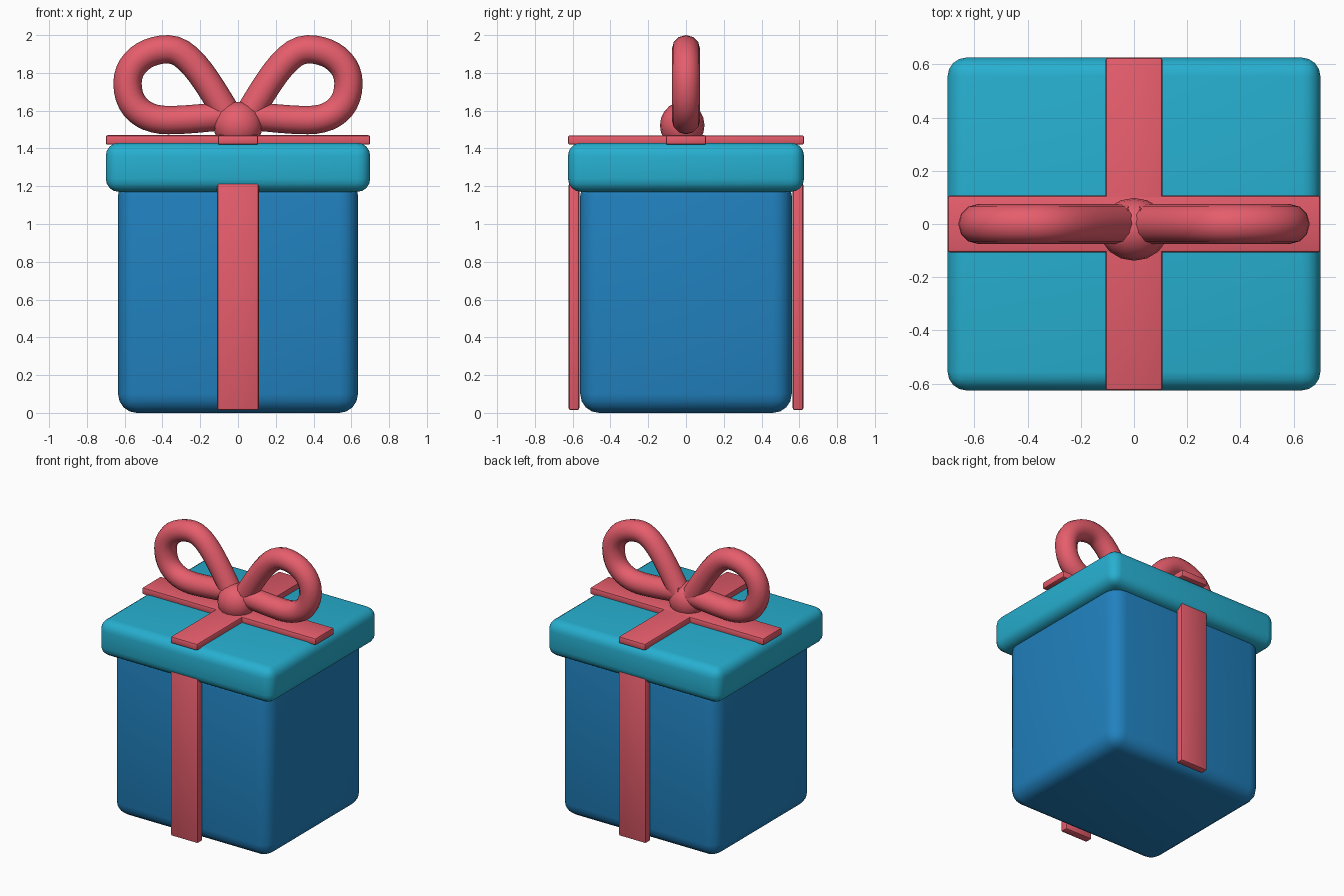
import bpy

if "Cube" in bpy.data.objects:
    bpy.data.objects.remove(bpy.data.objects["Cube"])


def material(name, rgb):
    m = bpy.data.materials.new(name)
    m.diffuse_color = (*rgb, 1)
    m.use_nodes = True
    m.node_tree.nodes["Principled BSDF"].inputs["Base Color"].default_value = m.diffuse_color
    return m


BLUE = material("box_blue", (0.015, 0.22, 0.52))
TEAL = material("lid_teal", (0.02, 0.43, 0.63))
RED = material("ribbon_red", (0.79, 0.11, 0.15))


def rounded_box(name, lo, hi, bevel, segments, mat):
    bpy.ops.mesh.primitive_cube_add(
        size=1, location=[(a + b) / 2 for a, b in zip(lo, hi)])
    ob = bpy.context.object
    ob.name = name
    ob.scale = [b - a for a, b in zip(lo, hi)]
    bpy.ops.object.transform_apply(location=False, rotation=False, scale=True)
    mod = ob.modifiers.new("bevel", 'BEVEL')
    mod.width, mod.segments = bevel, segments
    bpy.ops.object.modifier_apply(modifier="bevel")
    ob.data.materials.append(mat)
    bpy.ops.object.shade_smooth_by_angle()
    return ob


# box and lid
rounded_box("box_body", (-0.635, -0.56, 0), (0.635, 0.56, 1.25), 0.1, 4, BLUE)
rounded_box("lid", (-0.70, -0.625, 1.17), (0.70, 0.625, 1.43), 0.07, 4, TEAL)

# crossed ribbons on the lid
rounded_box("lid_ribbon_across", (-0.70, -0.107, 1.42), (0.70, 0.107, 1.47), 0.01, 2, RED)
rounded_box("lid_ribbon_along", (-0.107, -0.625, 1.42), (0.107, 0.625, 1.469), 0.01, 2, RED)

# hanging ribbons on front and back
for name, y in (("front_ribbon", -0.593), ("back_ribbon", 0.593)):
    rounded_box(name, (-0.11, y - 0.028, 0.015), (0.11, y + 0.028, 1.215), 0.01, 2, RED)

# bow loops: (left handle, point, right handle) in x, z
LOOP = [((0.0, 1.49), (0.02, 1.52), (0.15, 1.73)),
        ((0.25, 1.925), (0.37, 1.925), (0.49, 1.925)),
        ((0.585, 1.85), (0.585, 1.745), (0.585, 1.62)),
        ((0.50, 1.55), (0.37, 1.55), (0.25, 1.55)),
        ((0.12, 1.57), (0.02, 1.575), (0.0, 1.575))]
for name, side in (("bow_loop_right", 1), ("bow_loop_left", -1)):
    cu = bpy.data.curves.new(name, 'CURVE')
    cu.dimensions = '3D'
    cu.bevel_depth = 0.075
    cu.bevel_resolution = 4
    cu.resolution_u = 10
    cu.use_fill_caps = True
    sp = cu.splines.new('BEZIER')
    sp.bezier_points.add(len(LOOP) - 1)
    for bp, (l, p, r) in zip(sp.bezier_points, LOOP):
        bp.handle_left_type = bp.handle_right_type = 'FREE'
        bp.co = (side * p[0], 0, p[1])
        bp.handle_left = (side * l[0], 0, l[1])
        bp.handle_right = (side * r[0], 0, r[1])
    cu.materials.append(RED)
    bpy.context.collection.objects.link(bpy.data.objects.new(name, cu))

# bow knot
bpy.ops.mesh.primitive_uv_sphere_add(segments=16, ring_count=10, radius=1,
                                     location=(0, -0.02, 1.522))
knot = bpy.context.object
knot.name = "bow_knot"
knot.scale = (0.13, 0.118, 0.125)
bpy.ops.object.shade_smooth()
knot.data.materials.append(RED)
